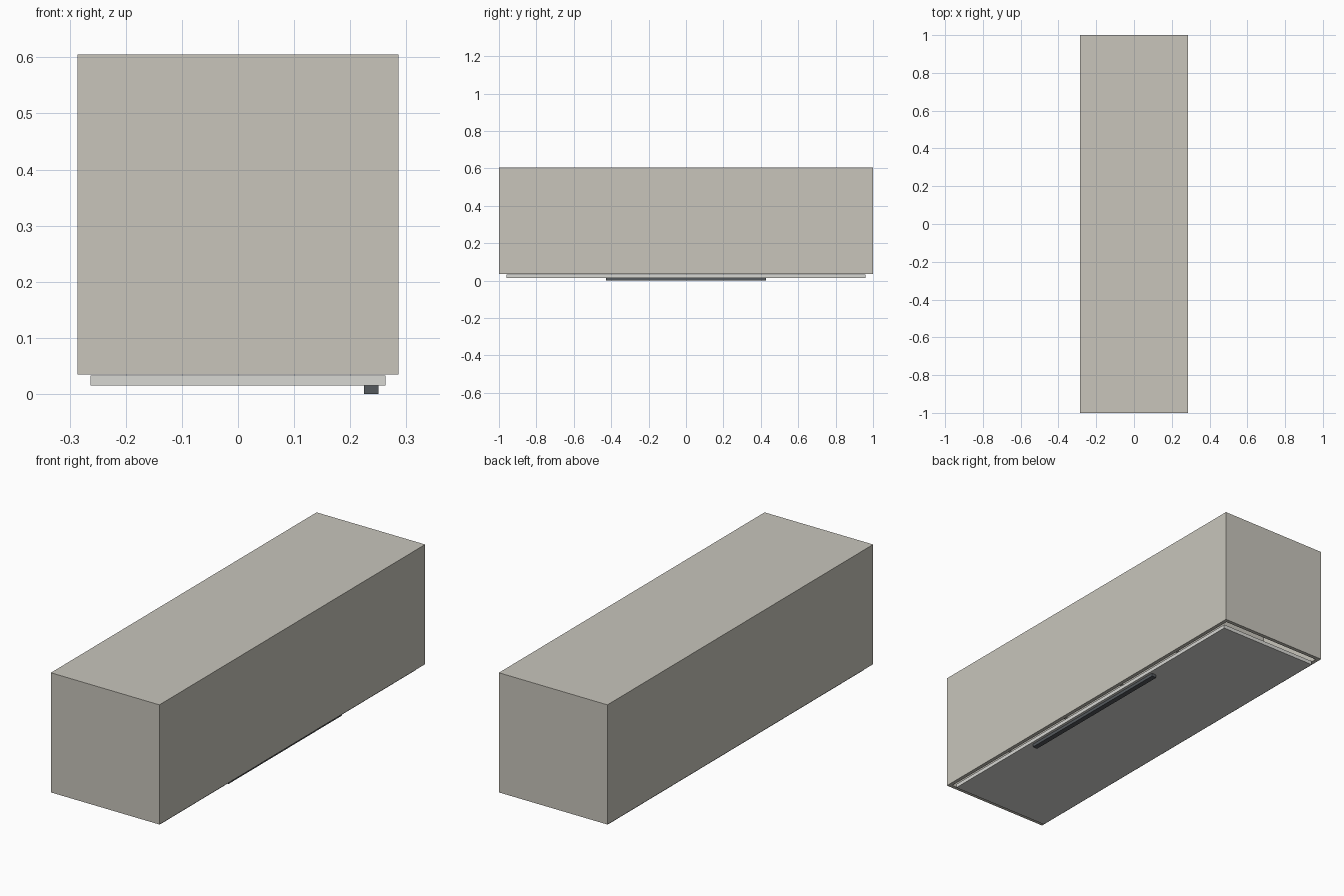
import bpy

if "Cube" in bpy.data.objects:
    bpy.data.objects.remove(bpy.data.objects["Cube"])


def material(name, color):
    m = bpy.data.materials.new(name)
    m.diffuse_color = color
    m.use_nodes = True
    m.node_tree.nodes["Principled BSDF"].inputs["Base Color"].default_value = m.diffuse_color
    return m


BODY = material("warm_grey", (0.58, 0.56, 0.50, 1))
DOOR = material("light_grey", (0.68, 0.68, 0.65, 1))
DARK = material("dark_metal", (0.09, 0.10, 0.11, 1))


def box(name, x, y, z, mat):
    """Box from (min, max) ranges on each axis."""
    bpy.ops.mesh.primitive_cube_add(
        size=1, location=[(a + b) / 2 for a, b in (x, y, z)])
    ob = bpy.context.object
    ob.name = name
    ob.scale = [b - a for a, b in (x, y, z)]
    bpy.ops.object.transform_apply(location=False, rotation=False, scale=True)
    ob.data.materials.append(mat)
    return ob


W, L, T = 0.286, 1.0, 0.018
Z0, Z1, ZB = 0.035, 0.605, 0.600

# Open carcass lying on its back: long sides, end panels, back panel
for s, side in ((-1, "left"), (1, "right")):
    box(side + "_side_panel", sorted((s * W, s * (W - T))), (-L, L), (Z0, ZB), BODY)
for s, end in ((-1, "front"), (1, "rear")):
    box(end + "_end_panel", (-W + T, W - T), sorted((s * L, s * (L - T))), (Z0, ZB), BODY)
box("back_panel", (-W, W), (-L, L), (ZB, Z1), BODY)

# Inner shelves
for i in range(4):
    y = -0.6 + 0.4 * i
    box(f"shelf_{i + 1}", (-W + T, W - T), (y - T / 2, y + T / 2), (Z0 + 0.02, ZB), BODY)

# Door facing down, with its bar handle
box("door", (-0.263, 0.263), (-0.96, 0.96), (0.015, 0.033), DOOR)
box("handle", (0.225, 0.25), (-0.427, 0.427), (0.0, 0.015), DARK)
